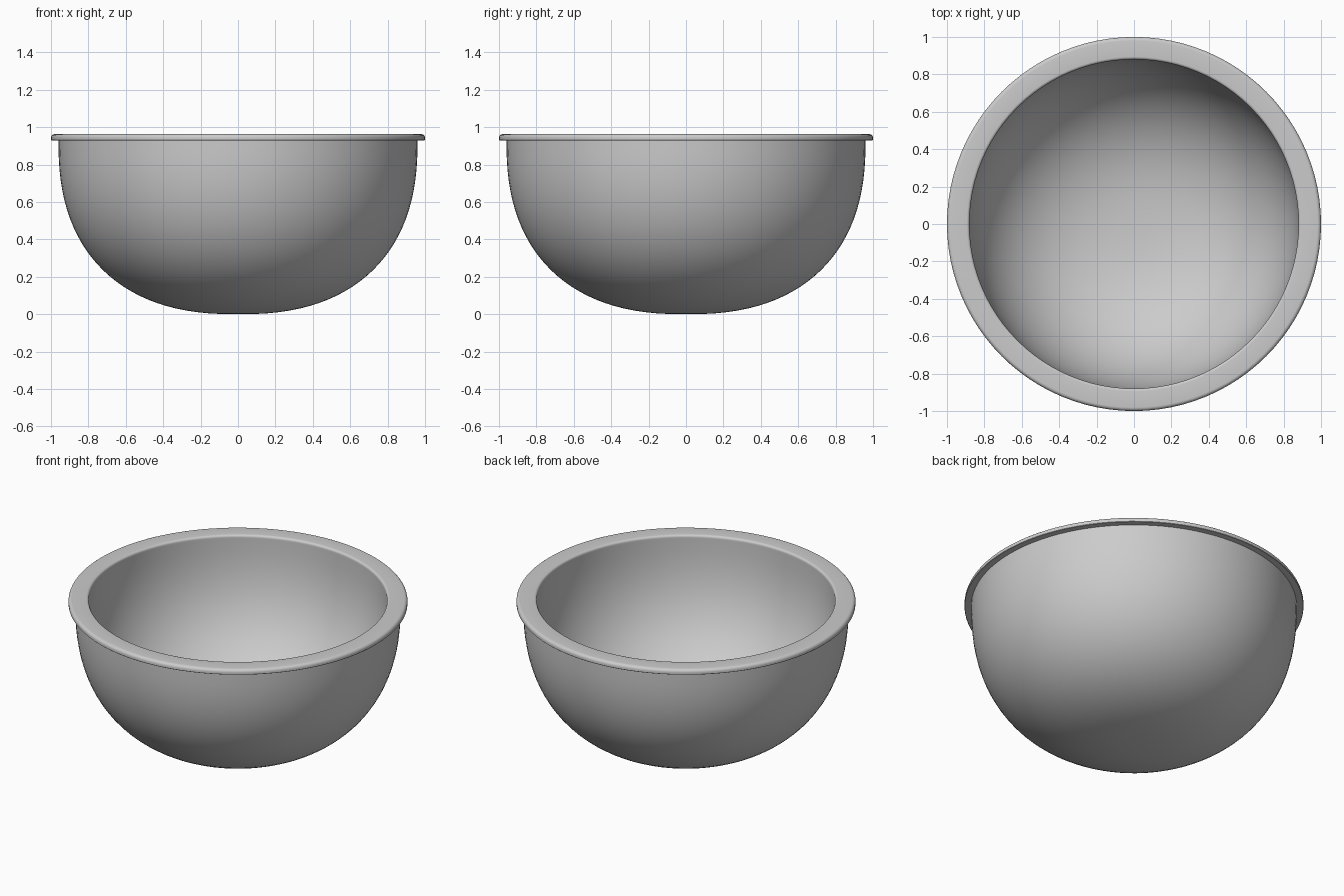
import bpy, bmesh
from math import sin, cos, pi

if "Cube" in bpy.data.objects:
    bpy.data.objects.remove(bpy.data.objects["Cube"])

SEGMENTS = 96


def wall(radius, depth, top, power=2.4, steps=28):
    """Rounded bowl curve from the bottom centre up to the rim."""
    pts = []
    for i in range(steps + 1):
        a = pi / 2 * i / steps
        pts.append((radius * sin(a) ** (2 / power),
                    top - depth * max(cos(a), 0) ** (2 / power)))
    pts[0] = (0, top - depth)
    return pts


def fillet(cx, cz, r, start, end, steps=6):
    return [(cx + r * cos(start + (end - start) * i / steps),
             cz + r * sin(start + (end - start) * i / steps)) for i in range(steps + 1)]


# Cross-section: outer wall, overhanging rim, inner wall
outer = wall(0.96, 0.93, 0.93)
rim = [(0.998, 0.93), (1.0, 0.932)]
rim += fillet(0.98, 0.943, 0.02, 0, pi / 2)
rim += fillet(0.895, 0.948, 0.015, pi / 2, pi)
inner = wall(0.88, 0.875, 0.94)[::-1]
profile = outer + rim + inner

# Revolve the cross-section
bm = bmesh.new()
verts = [bm.verts.new((r, 0, z)) for r, z in profile]
edges = [bm.edges.new(pair) for pair in zip(verts, verts[1:])]
bmesh.ops.spin(bm, geom=verts + edges, cent=(0, 0, 0), axis=(0, 0, 1),
               angle=2 * pi, steps=SEGMENTS, use_merge=False)
bmesh.ops.remove_doubles(bm, verts=bm.verts, dist=0.0005)
bmesh.ops.recalc_face_normals(bm, faces=bm.faces)

mesh = bpy.data.meshes.new("bowl")
bm.to_mesh(mesh)
bm.free()
bowl = bpy.data.objects.new("bowl", mesh)
bpy.context.collection.objects.link(bowl)
bpy.context.view_layer.objects.active = bowl
bowl.select_set(True)
bpy.ops.object.shade_smooth_by_angle(angle=0.6)
